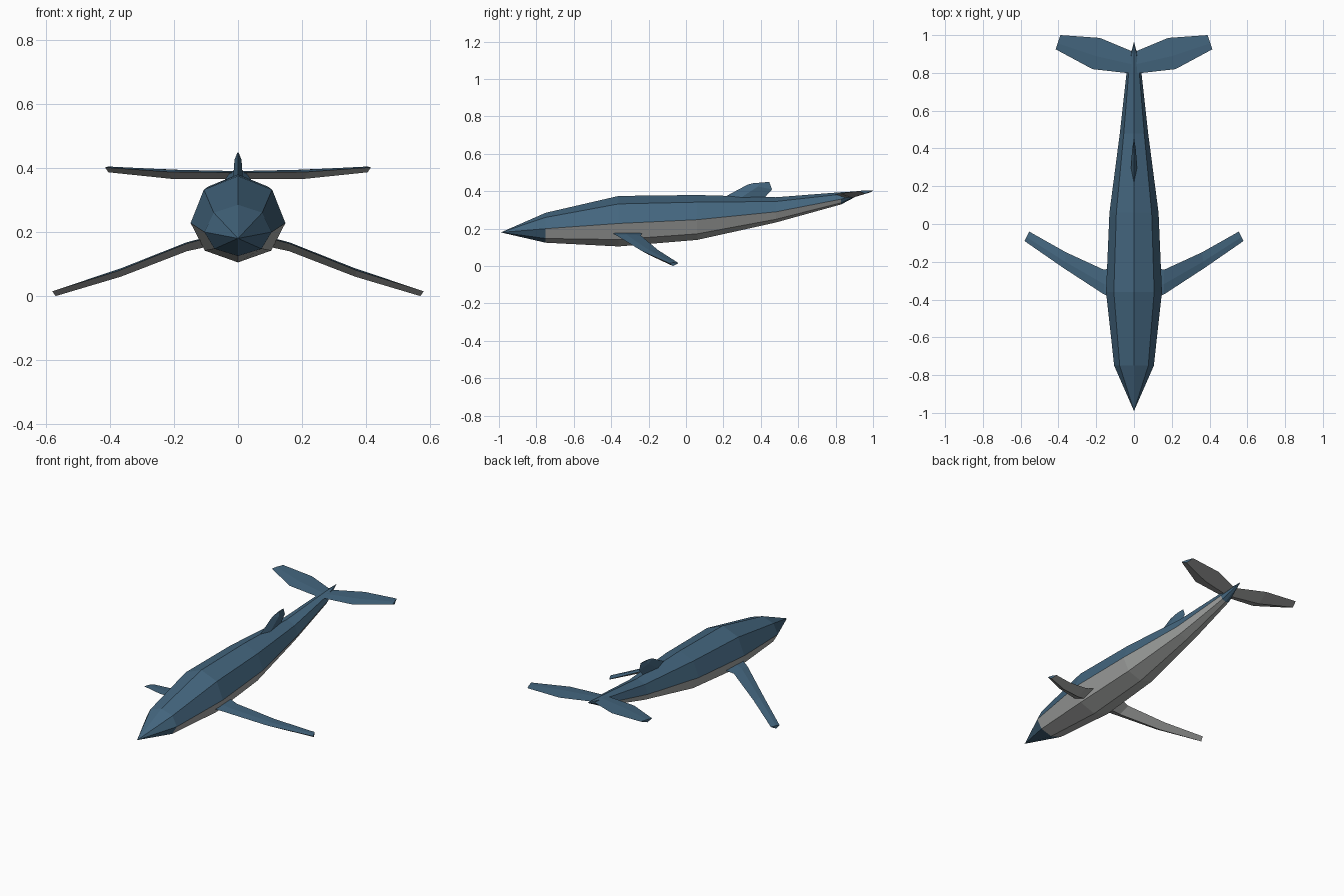
import bpy, bmesh
from mathutils import Vector

cube = bpy.data.objects.get("Cube")
if cube:
    bpy.data.objects.remove(cube, do_unlink=True)


def material(name, rgb):
    m = bpy.data.materials.new(name)
    m.use_nodes = True
    m.diffuse_color = (*rgb, 1)
    m.node_tree.nodes["Principled BSDF"].inputs["Base Color"].default_value = (*rgb, 1)
    return m


BLUE = material("ocean_blue", (0.057, 0.132, 0.21))
PALE = material("pale_belly_grey", (0.40, 0.41, 0.40))


def finish(bm, name, mirror=False):
    bmesh.ops.recalc_face_normals(bm, faces=bm.faces)
    me = bpy.data.meshes.new(name)
    bm.to_mesh(me)
    bm.free()
    me.materials.append(BLUE)
    me.materials.append(PALE)
    ob = bpy.data.objects.new(name, me)
    bpy.context.collection.objects.link(ob)
    if mirror:
        ob.modifiers.new("Mirror", 'MIRROR').use_mirror_merge = False
    return ob


def bridge(bm, a, b, mats):
    """Join two equal rings; mats gives the material of each strip."""
    n = len(a)
    for i in range(n):
        j = (i + 1) % n
        bm.faces.new((a[i], a[j], b[j], b[i])).material_index = mats[i]


# Body: eight-sided rings as (y, half width, top, middle, bottom)
rings = [(-0.75, 0.105, 0.285, 0.20, 0.125),
         (-0.36, 0.148, 0.375, 0.228, 0.105),
         (0.06, 0.130, 0.380, 0.248, 0.140),
         (0.48, 0.075, 0.368, 0.290, 0.233),
         (0.83, 0.036, 0.395, 0.358, 0.330)]
directions = [(0, 1), (0.72, 0.71), (1, 0), (0.7, -0.7),
              (0, -1), (-0.7, -0.7), (-1, 0), (-0.72, 0.71)]
belly = [0, 0, 1, 1, 1, 1, 0, 0]
bm = bmesh.new()
loops = []
for y, w, top, mid, bot in rings:
    loops.append([bm.verts.new((dx * w, y, mid + dz * (top - mid if dz > 0 else mid - bot)))
                  for dx, dz in directions])
for a, b in zip(loops, loops[1:]):
    bridge(bm, a, b, belly)
# Pointed snout and tail end
for tip, ring in (((0, -0.99, 0.18), loops[0]), ((0, 0.965, 0.402), loops[-1])):
    v = bm.verts.new(tip)
    for i in range(8):
        bm.faces.new((ring[i], ring[(i + 1) % 8], v))
finish(bm, "body")


def fin(name, stations, axis, mats, mirror=False):
    """Four-sided foil; each station is leading edge, trailing edge, rise, drop."""
    bm = bmesh.new()
    loops = []
    for lead, trail, rise, drop in stations:
        le, te = Vector(lead), Vector(trail)
        mid, n = le.lerp(te, 0.42), Vector(axis)
        loops.append([bm.verts.new(p) for p in (le, mid + n * rise, te, mid - n * drop)])
    for a, b in zip(loops, loops[1:]):
        bridge(bm, a, b, mats)
    bm.faces.new(loops[0])
    bm.faces.new(loops[-1])
    return finish(bm, name, mirror)


two_tone = [0, 0, 1, 1]

# Long side flippers
fin("flippers",
    [((0.10, -0.40, 0.180), (0.10, -0.23, 0.178), 0.004, 0.026),
     ((0.16, -0.372, 0.164), (0.16, -0.242, 0.164), 0.004, 0.024),
     ((0.37, -0.235, 0.080), (0.36, -0.150, 0.086), 0.004, 0.022),
     ((0.58, -0.09, 0.015), (0.555, -0.04, 0.016), 0.003, 0.0155)],
    (0, 0, 1), two_tone, True)

# Tail flukes
fin("tail_flukes",
    [((0, 0.795, 0.385), (0, 0.91, 0.388), 0.004, 0.020),
     ((0.22, 0.82, 0.388), (0.18, 0.985, 0.394), 0.004, 0.025),
     ((0.415, 0.925, 0.402), (0.39, 1.0, 0.403), 0.002, 0.016)],
    (0, 0, 1), two_tone, True)

# Back fin
fin("dorsal_fin",
    [((0, 0.18, 0.355), (0, 0.41, 0.355), 0.016, 0.016),
     ((0, 0.33, 0.436), (0, 0.46, 0.410), 0.011, 0.011),
     ((0, 0.36, 0.443), (0, 0.445, 0.450), 0.003, 0.003)],
    (1, 0, 0), [0] * 4)
